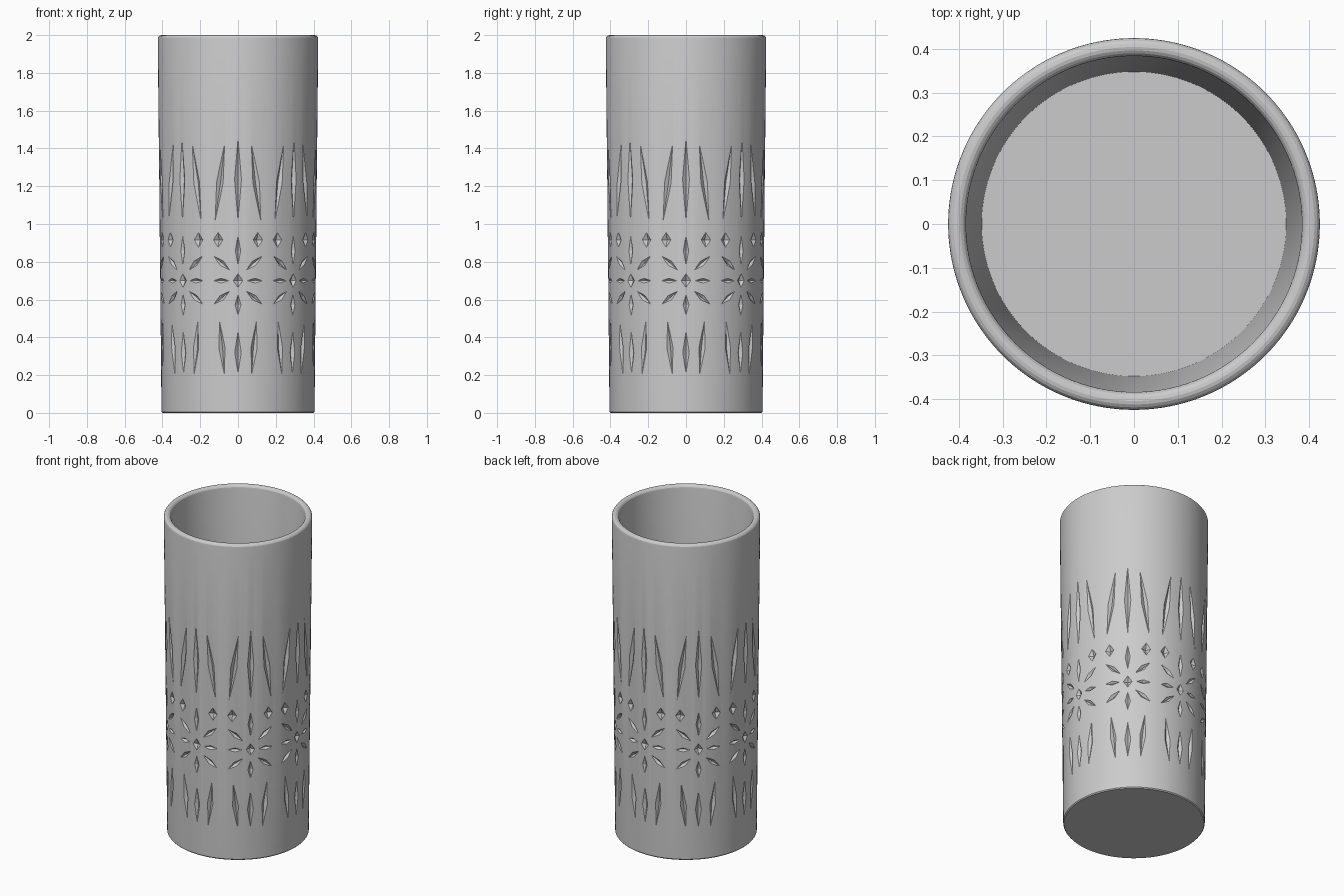
import bpy, bmesh
from math import sin, cos, pi, asin, hypot

if "Cube" in bpy.data.objects:
    bpy.data.objects.remove(bpy.data.objects["Cube"])

SEG = 160
TILES = 8


def outer_radius(z):
    return 0.405 + 0.01 * z


def link(name, bm):
    bmesh.ops.recalc_face_normals(bm, faces=bm.faces)
    mesh = bpy.data.meshes.new(name)
    bm.to_mesh(mesh)
    bm.free()
    ob = bpy.data.objects.new(name, mesh)
    bpy.context.collection.objects.link(ob)
    return ob


# Tumbler body: outer wall, rounded rim, inner wall and thick floor
profile = [(0.400, 0.0), (0.405, 0.006), (outer_radius(1.98), 1.98)]
for i in range(1, 8):
    a = pi * i / 8
    profile.append((0.4045 + 0.0205 * cos(a), 1.98 + 0.02 * sin(a)))
profile += [(0.384, 1.98), (0.348, 0.12)]

bm = bmesh.new()
rings = []
for r, z in profile:
    rings.append([bm.verts.new((r * cos(2 * pi * i / SEG), r * sin(2 * pi * i / SEG), z))
                  for i in range(SEG)])
for a, b in zip(rings, rings[1:]):
    for i in range(SEG):
        j = (i + 1) % SEG
        bm.faces.new((a[i], a[j], b[j], b[i]))
bm.faces.new(rings[0])
bm.faces.new(rings[-1])
glass = link("tumbler_glass", bm)

# Cut pattern of one tile: (x0, z0, x1, z1, width, depth) as seen from the front
cuts = [
    (0, 1.01, 0, 1.46, 0.038, 0.016),        # long centre cut
    (0, 0.205, 0, 0.435, 0.036, 0.016),      # short centre cut
    (0, 0.663, 0, 0.738, 0.052, 0.018),      # star centre diamond
    (0, 0.78, 0, 0.94, 0.030, 0.014),        # star upper petal
    (0, 0.515, 0, 0.63, 0.032, 0.014),       # star lower petal
]
for s in (-1, 1):
    cuts += [
        (s * 0.122, 1.01, s * 0.07, 1.43, 0.036, 0.016),    # long leaning cut
        (s * 0.072, 0.20, s * 0.098, 0.49, 0.034, 0.016),   # short leaning cut
        (s * 0.105, 0.875, s * 0.105, 0.957, 0.052, 0.018), # small diamond
        (s * 0.048, 0.70, s * 0.13, 0.70, 0.026, 0.014),    # star side petal
        (s * 0.043, 0.755, s * 0.128, 0.83, 0.029, 0.014),  # star upper diagonal
        (s * 0.043, 0.645, s * 0.128, 0.575, 0.029, 0.014), # star lower diagonal
    ]


def on_glass(x, z, offset, turn):
    """Wrap a front-view point around the glass wall."""
    r = outer_radius(z)
    a = asin(x / r) + turn - pi / 2
    return ((r + offset) * cos(a), (r + offset) * sin(a), z)


# Faceted cutters, one double pyramid per groove
bm = bmesh.new()
for t in range(TILES):
    turn = 2 * pi * t / TILES
    for x0, z0, x1, z1, w, d in cuts:
        mx, mz = (x0 + x1) / 2, (z0 + z1) / 2
        length = hypot(x1 - x0, z1 - z0)
        nx, nz = -(z1 - z0) / length * w / 2, (x1 - x0) / length * w / 2
        outline = [(x0, z0), (mx + nx, mz + nz), (x1, z1), (mx - nx, mz - nz)]
        ring = [bm.verts.new(on_glass(x, z, 0.0006, turn)) for x, z in outline]
        inner = bm.verts.new(on_glass(mx, mz, -d, turn))
        outer = bm.verts.new(on_glass(mx, mz, 0.03, turn))
        for i in range(4):
            a, b = ring[i], ring[(i + 1) % 4]
            bm.faces.new((a, b, inner))
            bm.faces.new((b, a, outer))
cutter = link("groove_cutter", bm)
cutter.hide_render = True

# Carve the grooves and shade the wall smooth with crisp facets
mod = glass.modifiers.new("grooves", 'BOOLEAN')
mod.operation = 'DIFFERENCE'
mod.solver = 'EXACT'
mod.object = cutter
bpy.context.view_layer.objects.active = glass
glass.select_set(True)
bpy.ops.object.modifier_apply(modifier=mod.name)
bpy.data.objects.remove(cutter)
bpy.ops.object.shade_smooth_by_angle(angle=pi / 12)
